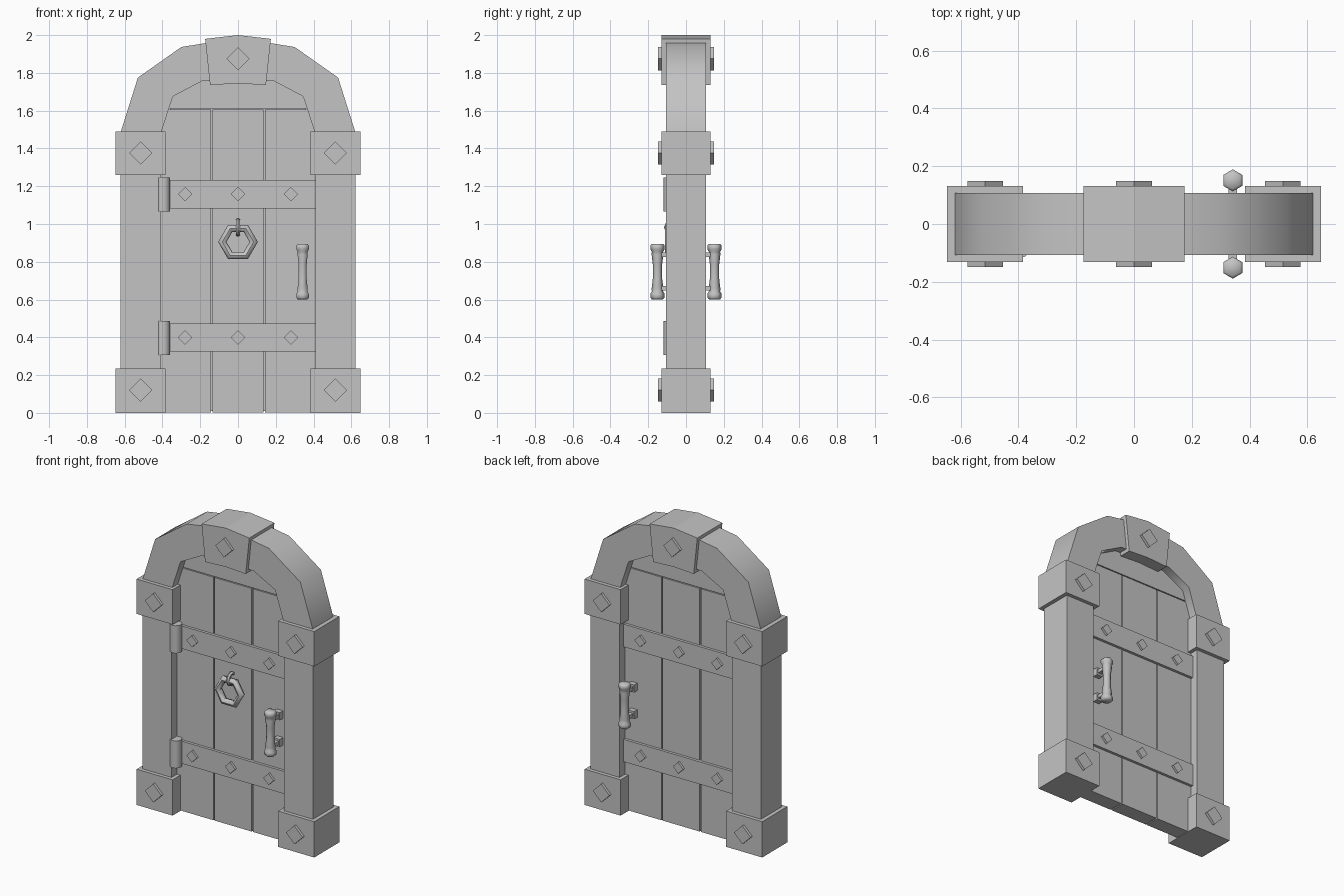
import bpy, bmesh, math
from mathutils import Matrix, Vector

if "Cube" in bpy.data.objects:
    bpy.data.objects.remove(bpy.data.objects["Cube"], do_unlink=True)

GREY = (0.55, 0.55, 0.55, 1)
mat = bpy.data.materials.new("plain grey")
mat.use_nodes = True
mat.diffuse_color = GREY
mat.node_tree.nodes["Principled BSDF"].inputs["Base Color"].default_value = GREY


def finish(name, bm, smooth=None):
    """Turn a bmesh into a named object, optionally smooth below an angle."""
    bmesh.ops.recalc_face_normals(bm, faces=bm.faces)
    me = bpy.data.meshes.new(name)
    bm.to_mesh(me)
    bm.free()
    me.materials.append(mat)
    ob = bpy.data.objects.new(name, me)
    bpy.context.collection.objects.link(ob)
    if smooth:
        bpy.ops.object.select_all(action="DESELECT")
        ob.select_set(True)
        bpy.context.view_layer.objects.active = ob
        bpy.ops.object.shade_smooth_by_angle(angle=math.radians(smooth))
    return ob


def prism(name, outline, y0, y1, smooth=None):
    """Extrude an outline in the xz plane from y0 to y1."""
    bm = bmesh.new()
    face = bm.faces.new([bm.verts.new((x, y0, z)) for x, z in outline])
    ext = bmesh.ops.extrude_face_region(bm, geom=[face])
    moved = [v for v in ext["geom"] if isinstance(v, bmesh.types.BMVert)]
    bmesh.ops.translate(bm, vec=(0, y1 - y0, 0), verts=moved)
    return finish(name, bm, smooth)


def box(name, x0, x1, y0, y1, z0, z1):
    return prism(name, [(x0, z0), (x1, z0), (x1, z1), (x0, z1)], y0, y1)


def stud(name, x, z, r, y0, y1):
    return prism(name, [(x - r, z), (x, z - r), (x + r, z), (x, z + r)], y0, y1)


def lathe(name, profile, sides, x, y, smooth, turn=0.0):
    """Stack rings of (radius, z) around a vertical axis."""
    bm = bmesh.new()
    rings = []
    for r, z in profile:
        angles = [turn + math.tau * i / sides for i in range(sides)]
        rings.append([bm.verts.new((x + r * math.cos(a), y + r * math.sin(a), z))
                      for a in angles])
    for low, high in zip(rings, rings[1:]):
        for i in range(sides):
            j = (i + 1) % sides
            bm.faces.new((low[i], low[j], high[j], high[i]))
    bm.faces.new(rings[0])
    bm.faces.new(rings[-1])
    return finish(name, bm, smooth)


def torus(name, centre, major, minor, steps, sides, rotation):
    bm = bmesh.new()
    place = Matrix.Translation(centre) @ rotation
    grid = []
    for i in range(steps):
        a = math.tau * i / steps
        row = []
        for j in range(sides):
            b = math.tau * j / sides
            d = major + minor * math.cos(b)
            row.append(bm.verts.new(place @ Vector(
                (d * math.cos(a), d * math.sin(a), minor * math.sin(b)))))
        grid.append(row)
    for i in range(steps):
        for j in range(sides):
            k, m = (i + 1) % steps, (j + 1) % sides
            bm.faces.new((grid[i][j], grid[k][j], grid[k][m], grid[i][m]))
    return finish(name, bm, 50)


def mirrored(half):
    """Complete a left to right half outline that ends on the centre line."""
    return half + [(-x, z) for x, z in reversed(half[:-1])]


FRAME, BLOCK, STUD, DOOR, BAND = 0.107, 0.131, 0.149, 0.05, 0.068
SPRING = 1.4

# Arched frame: curved head and two posts
outer = mirrored([(-0.625, SPRING), (-0.62, 1.49), (-0.53, 1.775), (-0.3, 1.937), (0, 1.985)])
inner = mirrored([(-0.41, SPRING), (-0.405, 1.49), (-0.345, 1.675), (-0.19, 1.757), (0, 1.765)])
prism("arch", outer + inner[::-1], -FRAME, FRAME, 45)
for side, s in (("right", -1), ("left", 1)):
    x0, x1 = sorted((s * 0.41, s * 0.622))
    box(side + "_post", x0, x1, -FRAME, FRAME, 0, SPRING)
    # Square blocks with diamond studs on both faces
    x0, x1 = sorted((s * 0.385, s * 0.648))
    for level, z0, z1, zs in (("lower", 0, 0.236, 0.12), ("upper", 1.26, 1.49, 1.375)):
        box(f"{side}_{level}_block", x0, x1, -BLOCK, BLOCK, z0, z1)
        stud(f"{side}_{level}_stud", s * 0.515, zs, 0.061, -STUD, STUD)

# Keystone
top = mirrored([(-0.174, 1.98), (0, 2.0)])
bottom = mirrored([(-0.148, 1.736), (0, 1.744)])
prism("keystone", top + bottom[::-1], -BLOCK, BLOCK)
stud("keystone_stud", 0, 1.875, 0.062, -STUD, STUD)

# Door leaf: planks and head panel over a thin core
for name, x0, x1 in (("right_plank", -0.41, -0.143), ("middle_plank", -0.135, 0.135),
                     ("left_plank", 0.143, 0.41)):
    box(name, x0, x1, -DOOR, DOOR, 0.003, 1.606)
head = mirrored([(-0.4, 1.612), (-0.36, 1.7), (-0.2, 1.77), (0, 1.78)])
prism("head_panel", head, -DOOR, DOOR)
box("door_core", -0.36, 0.36, -0.035, 0.035, 0.01, 1.65)

# Cross bands with studs on both faces, and hinge barrels on the front
for level, z0, z1 in (("lower", 0.325, 0.473), ("upper", 1.083, 1.233)):
    box(level + "_band", -0.41, 0.41, -BAND, BAND, z0, z1)
    for i, x in enumerate((-0.28, 0, 0.28)):
        stud(f"{level}_band_stud_{i + 1}", x, (z0 + z1) / 2, 0.038, -0.083, 0.083)
    lathe(level + "_hinge", [(0.037, z0 - 0.018), (0.037, z1 + 0.014)], 12, -0.396, -0.081, 40)

# Knocker ring hanging from a staple
torus("knocker_ring", (0, -0.088, 0.905), 0.083, 0.022, 6, 8, Matrix.Rotation(math.pi / 2, 4, "X"))
torus("knocker_staple", (0, -0.068, 0.982), 0.037, 0.012, 8, 6, Matrix.Rotation(math.pi / 2, 4, "Y"))

# Turned pull handles on both faces, each on two brackets
half = [(0.03, 0.147), (0.038, 0.138), (0.038, 0.118), (0.03, 0.105), (0.031, 0.09), (0.025, 0.04)]
grip = [(r, 0.748 - h) for r, h in half] + [(r, 0.748 + h) for r, h in reversed(half)]
for face, s in (("front", -1), ("back", 1)):
    lathe(face + "_handle", grip, 6, 0.342, s * 0.151, 65, math.pi / 6)
    for level, z in (("lower", 0.66), ("upper", 0.836)):
        y0, y1 = sorted((s * 0.04, s * 0.15))
        box(f"{face}_{level}_bracket", 0.327, 0.357, y0, y1, z - 0.012, z + 0.012)
        y0, y1 = sorted((s * 0.04, s * 0.085))
        box(f"{face}_{level}_bracket_foot", 0.32, 0.364, y0, y1, z - 0.025, z + 0.025)
